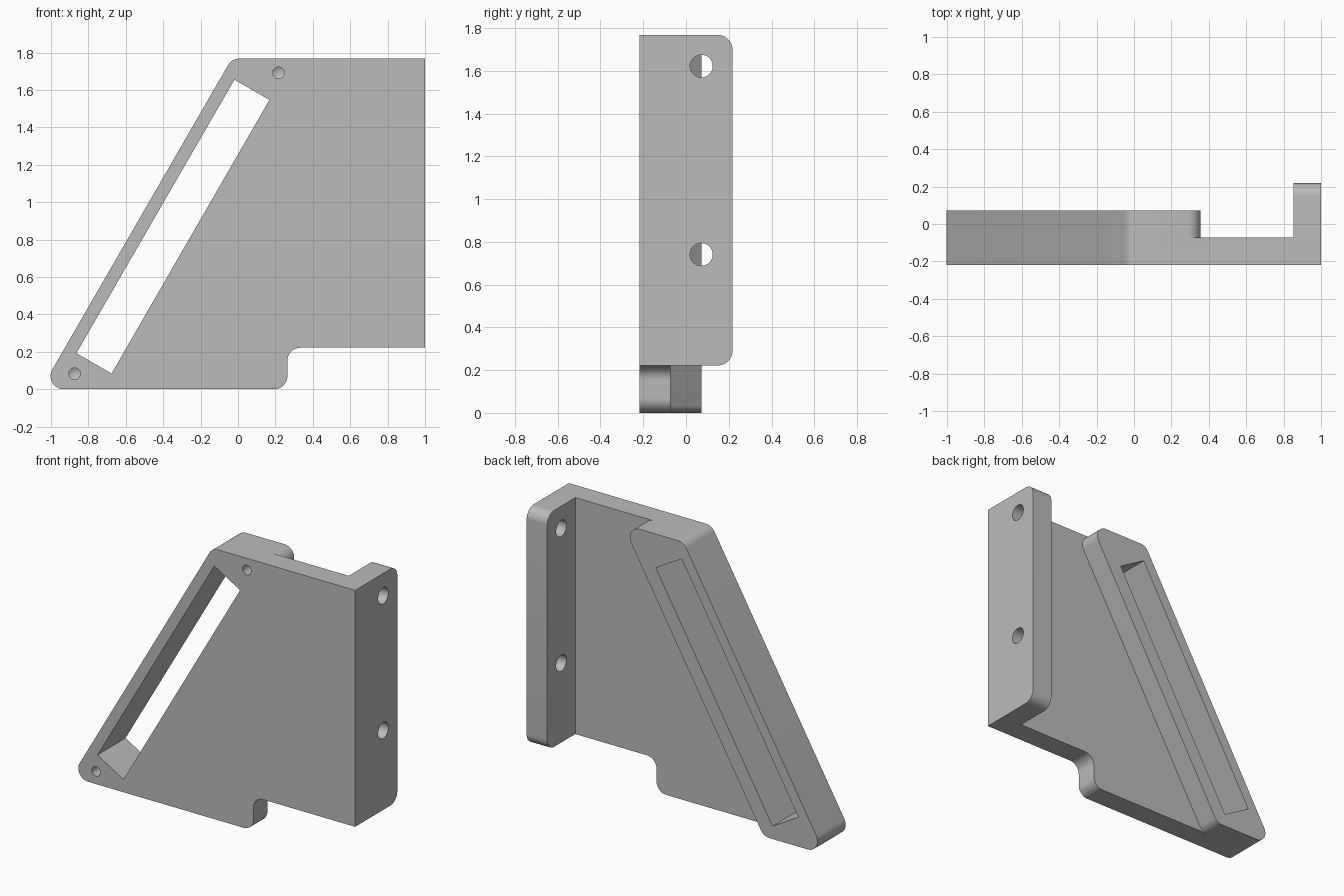
import bpy, bmesh, math
from mathutils import Vector

cube = bpy.data.objects.get("Cube")
if cube:
    bpy.data.objects.remove(cube)

FRONT, PLATE_BACK, BAND_BACK, BACK = -0.218, -0.073, 0.072, 0.218
TOP, SHELF, R = 1.768, 0.222, 0.07
FLANGE_X = 0.852
SLOPE = math.tan(math.radians(60))

grey = bpy.data.materials.new("plain grey")
grey.use_nodes = True
colour = (0.5, 0.5, 0.5, 1)
grey.diffuse_color = colour
grey.node_tree.nodes["Principled BSDF"].inputs["Base Color"].default_value = colour


def rounded(corners, steps=10):
    """Outline from (u, v, radius) corners, each rounded by a tangent arc."""
    out = []
    for i, (u, v, r) in enumerate(corners):
        p = Vector((u, v))
        if r == 0:
            out.append(p)
            continue
        a = (Vector(corners[i - 1][:2]) - p).normalized()
        b = (Vector(corners[(i + 1) % len(corners)][:2]) - p).normalized()
        half = a.angle(b) / 2
        centre = p + (a + b).normalized() * (r / math.sin(half))
        start = p + a * (r / math.tan(half)) - centre
        end = p + b * (r / math.tan(half)) - centre
        sweep = start.angle(end)
        for k in range(steps + 1):
            t = k / steps
            out.append(centre + (start * math.sin((1 - t) * sweep)
                                 + end * math.sin(t * sweep)) / math.sin(sweep))
    return out


def circle(u, v, r, n=32):
    return [Vector((u + r * math.cos(math.tau * k / n),
                    v + r * math.sin(math.tau * k / n))) for k in range(n)]


def prism(name, outline, lo, hi, axis="y", tip=0):
    """Extrude an outline along y (outline in xz) or x (outline in yz)."""
    place = (lambda p, d: (p.x, d, p.y)) if axis == "y" else (lambda p, d: (d, p.x, p.y))
    bm = bmesh.new()
    rings = [[bm.verts.new(place(p, d)) for p in outline] for d in (lo, hi)]
    bm.faces.new(rings[0])
    end = bm.faces.new(rings[1][::-1])
    n = len(outline)
    for i in range(n):
        j = (i + 1) % n
        bm.faces.new((rings[0][i], rings[1][i], rings[1][j], rings[0][j]))
    if tip:
        centre = bmesh.ops.poke(bm, faces=[end])["verts"][0]
        centre.co = place(sum(outline, Vector((0, 0))) / n, hi + tip)
    bmesh.ops.recalc_face_normals(bm, faces=bm.faces)
    mesh = bpy.data.meshes.new(name)
    bm.to_mesh(mesh)
    bm.free()
    mesh.materials.append(grey)
    obj = bpy.data.objects.new(name, mesh)
    bpy.context.collection.objects.link(obj)
    return obj


def combine(target, other, operation):
    mod = target.modifiers.new(operation.lower(), "BOOLEAN")
    mod.operation, mod.object, mod.solver = operation, other, "EXACT"
    bpy.context.view_layer.objects.active = target
    bpy.ops.object.modifier_apply(modifier=mod.name)
    bpy.data.objects.remove(other)


# Main web plate with sloped edge and stepped foot
peak = -0.033
toe = peak - TOP / SLOPE
bracket = prism("bracket", rounded([
    (toe, 0, R), (0.264, 0, R), (0.264, SHELF, R),
    (1, SHELF, 0), (1, TOP, 0), (peak, TOP, R)]), FRONT, PLATE_BACK)

# Thick band along the slope
band_top = 0.408
band = prism("slope_band", rounded([
    (toe, 0, R), (band_top - TOP / SLOPE, 0, R),
    (band_top, TOP, R), (peak, TOP, R)]), PLATE_BACK, BAND_BACK)
combine(bracket, band, "UNION")

# Mounting flange
flange = prism("mounting_flange", rounded([
    (FRONT, SHELF, 0), (BACK, SHELF, R), (BACK, TOP, R), (FRONT, TOP, 0)]),
    FLANGE_X, 1, "x")
combine(bracket, flange, "UNION")

# Slanted slot through the band
slot = [Vector(p) for p in ((-0.019, 1.655), (0.168, 1.547), (-0.676, 0.084), (-0.864, 0.193))]
combine(bracket, prism("slot_cutter", slot, -0.5, 0.5), "DIFFERENCE")

# Blind screw holes in the front, with drilled tips
for x, z in ((-0.874, 0.083), (0.217, 1.692)):
    hole = prism("screw_hole_cutter", circle(x, z, 0.031), FRONT - 0.1, 0.0, tip=0.018)
    combine(bracket, hole, "DIFFERENCE")

# Bolt holes through the flange
for z in (0.741, 1.622):
    hole = prism("bolt_hole_cutter", circle(0.072, z, 0.053), 0.7, 1.1, "x")
    combine(bracket, hole, "DIFFERENCE")

bpy.ops.object.select_all(action="DESELECT")
bracket.select_set(True)
bpy.context.view_layer.objects.active = bracket
bpy.ops.object.shade_smooth_by_angle(angle=math.radians(30))
